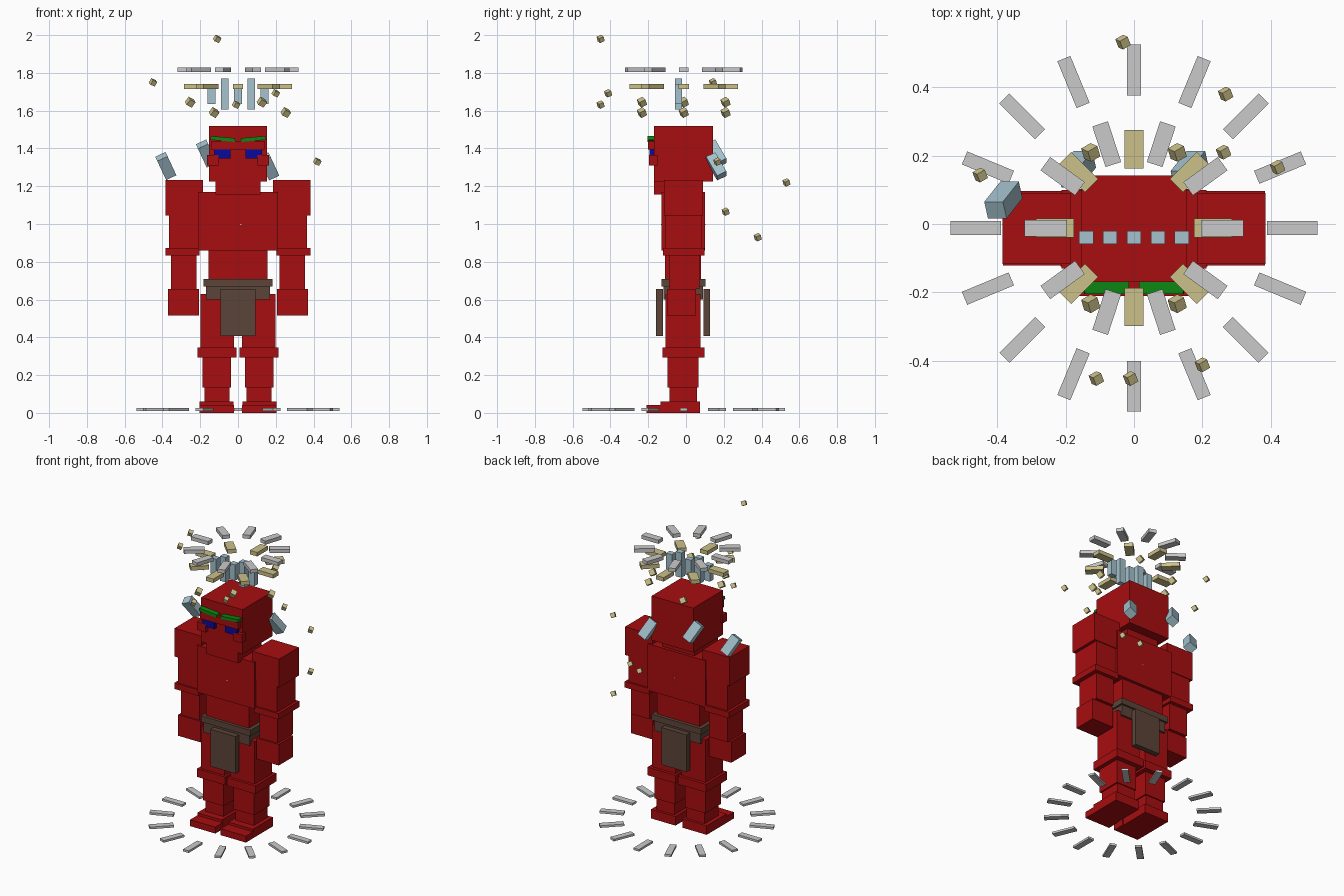
import bpy
import math


def material(name, r, g, b):
    m = bpy.data.materials.new(name)
    m.diffuse_color = (r, g, b, 1)
    return m


RED = material("red skin", 0.39, 0.004, 0.005)
BROWN = material("brown leather", 0.105, 0.058, 0.04)
BLUE = material("blue eye", 0.003, 0.003, 0.33)
GREEN = material("green brow", 0.004, 0.24, 0.006)
ICE = material("pale blue crystal", 0.37, 0.54, 0.61)
GOLD = material("pale gold", 0.6, 0.53, 0.25)
GREY = material("light grey", 0.59, 0.59, 0.59)


def block(name, mat, centre, size, rot=(0, 0, 0)):
    """Box by centre, size and rotation in degrees."""
    x, y, z = (s / 2 for s in size)
    verts = [(a * x, b * y, c * z) for c in (-1, 1) for b in (-1, 1) for a in (-1, 1)]
    faces = [(0, 2, 3, 1), (4, 5, 7, 6), (0, 1, 5, 4), (2, 6, 7, 3), (0, 4, 6, 2), (1, 3, 7, 5)]
    mesh = bpy.data.meshes.new(name)
    mesh.from_pydata(verts, [], faces)
    mesh.materials.append(mat)
    ob = bpy.data.objects.new(name, mesh)
    ob.location = centre
    ob.rotation_euler = [math.radians(a) for a in rot]
    bpy.context.collection.objects.link(ob)
    return ob


def span(name, mat, xs, ys, zs, rot=(0, 0, 0)):
    """Box by its minimum and maximum on each axis."""
    axes = (xs, ys, zs)
    return block(name, mat, [(a + b) / 2 for a, b in axes], [b - a for a, b in axes], rot)


def pair(name, mat, xs, ys, zs, tilt=0):
    """Box on the +x side and its mirror on the -x side."""
    span("left_" + name, mat, xs, ys, zs, (0, -tilt, 0))
    span("right_" + name, mat, (-xs[1], -xs[0]), ys, zs, (0, tilt, 0))


def ring(name, mat, count, radius, z, size):
    """Flat bars pointing outward around a circle."""
    for i in range(count):
        a = 2 * math.pi * i / count
        block(f"{name}_{i}", mat, (radius * math.cos(a), radius * math.sin(a) - 0.012, z),
              size, (0, 0, math.degrees(a)))


# Head and face
span("head", RED, (-0.153, 0.153), (-0.17, 0.142), (1.225, 1.52))
span("jaw", RED, (-0.118, 0.118), (-0.17, 0.08), (1.155, 1.225))
span("brow_ridge", RED, (-0.14, 0.14), (-0.2, -0.17), (1.395, 1.44))
pair("cheek", RED, (0.103, 0.165), (-0.195, -0.15), (1.31, 1.365))
pair("eye", BLUE, (0.04, 0.128), (-0.193, -0.168), (1.348, 1.396))
pair("eyebrow", GREEN, (0.015, 0.145), (-0.205, -0.168), (1.44, 1.46), 5)

# Torso
span("chest", RED, (-0.212, 0.212), (-0.13, 0.1), (0.86, 1.17))
span("abdomen", RED, (-0.157, 0.157), (-0.11, 0.08), (0.67, 0.86))
span("chest_stud", GREY, (0.01, 0.018), (-0.133, 0.103), (0.994, 1.0))

# Belt and loincloth
span("belt", BROWN, (-0.182, 0.182), (-0.13, 0.102), (0.67, 0.71))
span("hip_wrap", BROWN, (-0.17, 0.17), (-0.12, 0.09), (0.6, 0.67))
span("front_cloth", BROWN, (-0.093, 0.093), (-0.158, -0.122), (0.408, 0.655))
span("back_cloth", BROWN, (-0.093, 0.093), (0.092, 0.127), (0.408, 0.655))

# Arms
pair("shoulder", RED, (0.185, 0.385), (-0.117, 0.09), (1.045, 1.233))
pair("upper_arm", RED, (0.21, 0.365), (-0.112, 0.085), (0.87, 1.045))
pair("elbow_band", RED, (0.205, 0.383), (-0.122, 0.097), (0.832, 0.872))
pair("forearm", RED, (0.22, 0.355), (-0.09, 0.072), (0.655, 0.832))
pair("hand", RED, (0.207, 0.37), (-0.1, 0.052), (0.515, 0.655))

# Legs
pair("thigh", RED, (0.022, 0.198), (-0.108, 0.077), (0.345, 0.63))
pair("knee", RED, (0.008, 0.215), (-0.125, 0.097), (0.293, 0.347))
pair("shin", RED, (0.037, 0.188), (-0.098, 0.065), (0.135, 0.293))
pair("ankle", RED, (0.045, 0.178), (-0.088, 0.058), (0.06, 0.135))
pair("heel", RED, (0.025, 0.205), (-0.135, 0.075), (0.0, 0.06))
pair("toes", RED, (0.02, 0.205), (-0.21, -0.13), (0.0, 0.043))

# Floating rings above the head and around the feet
ring("upper_halo_bar", GREY, 10, 0.258, 1.817, (0.125, 0.048, 0.024))
ring("lower_halo_bar", GOLD, 8, 0.231, 1.727, (0.112, 0.055, 0.026))
ring("ground_ring_bar", GREY, 16, 0.4625, 0.018, (0.148, 0.041, 0.014))

# Crown of upright crystals
for i in range(5):
    block(f"crown_crystal_{i}", ICE, (0.07 * (i - 2), -0.04, 1.688),
          (0.042, 0.038, 0.165 if i % 2 else 0.105))

# Leaning crystals behind the shoulders
for i, c in enumerate([(-0.382, 0.07, 1.307), (-0.167, 0.16, 1.373), (0.163, 0.16, 1.305)]):
    block(f"back_crystal_{i}", ICE, c, (0.06, 0.055, 0.125), (28, -25, 0))

# Hexagon of small cubes over the head, alternating in height
for i in range(6):
    a = math.radians(60 * i)
    block(f"orbit_cube_{i}", GOLD,
          (0.253 * math.cos(a), 0.253 * math.sin(a) * 1.01 - 0.012, 1.645 if i % 2 else 1.59),
          (0.035, 0.035, 0.035), (30, 25, 30))

# Scattered drifting cubes
DRIFT = [(-0.45, 0.143, 1.75), (-0.032, 0.532, 1.22), (0.268, 0.38, 0.93), (0.262, 0.21, 1.065),
         (0.42, 0.166, 1.33), (0.2, -0.412, 1.692), (-0.11, -0.452, 1.98), (-0.01, -0.452, 1.632)]
for i, c in enumerate(DRIFT):
    block(f"drift_cube_{i}", GOLD, c, (0.028, 0.028, 0.028), (25, 20, 30))
